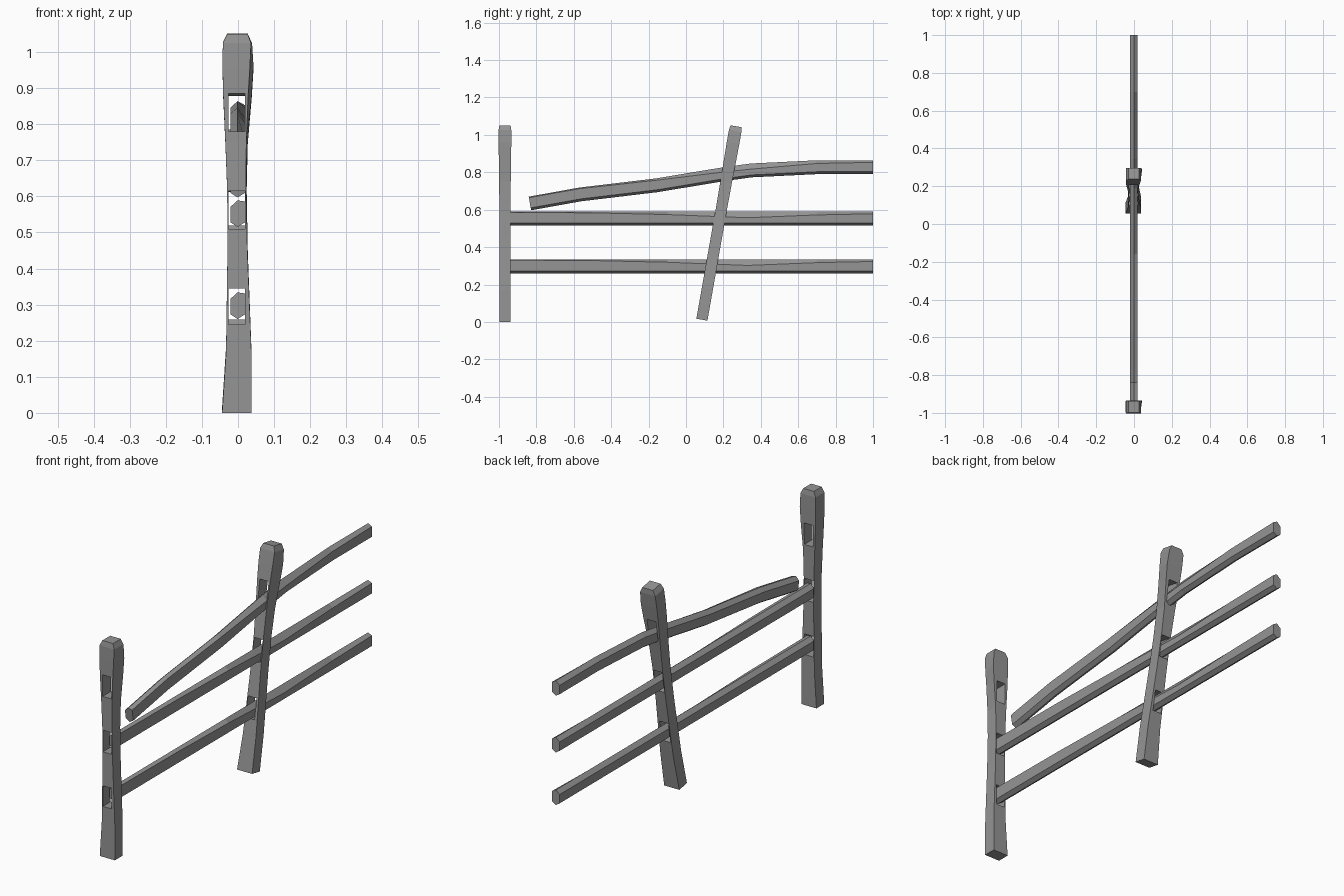
import bpy, bmesh
from math import radians
from mathutils import Vector

cube = bpy.data.objects.get("Cube")
if cube:
    bpy.data.objects.remove(cube, do_unlink=True)

mat = bpy.data.materials.new("weathered grey wood")
mat.use_nodes = True
GREY = (0.3, 0.3, 0.3, 1)
mat.diffuse_color = GREY
mat.node_tree.nodes["Principled BSDF"].inputs["Base Color"].default_value = GREY


def loft(name, rings):
    """Skin a closed solid through a list of equal-length rings."""
    bm = bmesh.new()
    loops = [[bm.verts.new(p) for p in ring] for ring in rings]
    n = len(loops[0])
    for a, b in zip(loops, loops[1:]):
        for i in range(n):
            j = (i + 1) % n
            bm.faces.new((a[i], a[j], b[j], b[i]))
    bm.faces.new(loops[0])
    bm.faces.new(loops[-1])
    bmesh.ops.recalc_face_normals(bm, faces=bm.faces[:])
    mesh = bpy.data.meshes.new(name)
    bm.to_mesh(mesh)
    bm.free()
    mesh.materials.append(mat)
    obj = bpy.data.objects.new(name, mesh)
    bpy.context.collection.objects.link(obj)
    return obj


def box(x0, x1, y0, y1, z):
    return [(x0, y0, z), (x1, y0, z), (x1, y1, z), (x0, y1, z)]


# Post: waisted, with a wider chamfered head: z, left x, front right x, back right x, half depth
POST = [(0, -.044, .037, .037, .03), (.17, -.033, .037, .037, .03),
        (.45, -.029, .026, .027, .03), (.62, -.030, .022, .024, .03),
        (.75, -.035, .023, .027, .031), (.88, -.041, .028, .038, .033),
        (.96, -.043, .033, .043, .034), (1.025, -.042, .036, .039, .034),
        (1.05, -.030, .027, .027, .030)]
HOLES = [(.245, .345), (.51, .615), (.78, .885)]


def post(name, location, tilt):
    rings = [[(l, -d, z), (rf, -d, z), (rb, d, z), (l, d, z)] for z, l, rf, rb, d in POST]
    obj = loft(name, rings)
    # Mortise holes
    for low, high in HOLES:
        cutter = loft("mortise_cutter", [box(-.027, .02, -.1, .1, z) for z in (low, high)])
        cutter.hide_render = True
        mod = obj.modifiers.new("mortise", 'BOOLEAN')
        mod.operation = 'DIFFERENCE'
        mod.solver = 'EXACT'
        mod.object = cutter
        bpy.context.view_layer.objects.active = obj
        bpy.ops.object.modifier_apply(modifier=mod.name)
        bpy.data.objects.remove(cutter, do_unlink=True)
    obj.location = location
    obj.rotation_euler.x = radians(tilt)


post("upright_post", (0, -.968, 0), 0)
post("leaning_post", (0, .085, .012), -10)


# Rail: six-sided section; each station is y, bottom z, drop of the right shoulder
def rail(name, stations):
    rings = []
    for i, (y, z, drop) in enumerate(stations):
        a, b = stations[max(i - 1, 0)], stations[min(i + 1, len(stations) - 1)]
        along = Vector((0, b[0] - a[0], b[1] - a[1])).normalized()
        up = Vector((0, -along.z, along.y))
        section = [(-.001, 0), (.019, .013), (.019, .074 - drop),
                   (-.001, .074), (-.021, .056), (-.021, .013)]
        rings.append([Vector((x, y, z)) + up * h for x, h in section])
    loft(name, rings)


LEVEL = [(-.955, .003), (-.5, .006), (-.1, .015), (.33, .032), (.7, .017), (1, .011)]
for name, z in (("bottom_rail", .26), ("middle_rail", .515)):
    rail(name, [(y, z, drop) for y, drop in LEVEL])

# Top rail has dropped out of the upright post and sags down at its front end
rail("fallen_top_rail", [(-.828, .597, .006), (-.56, .645, .006), (-.15, .694, .01),
                         (.2, .752, .025), (.35, .773, .03), (.7, .79, .017), (1, .79, .011)])
